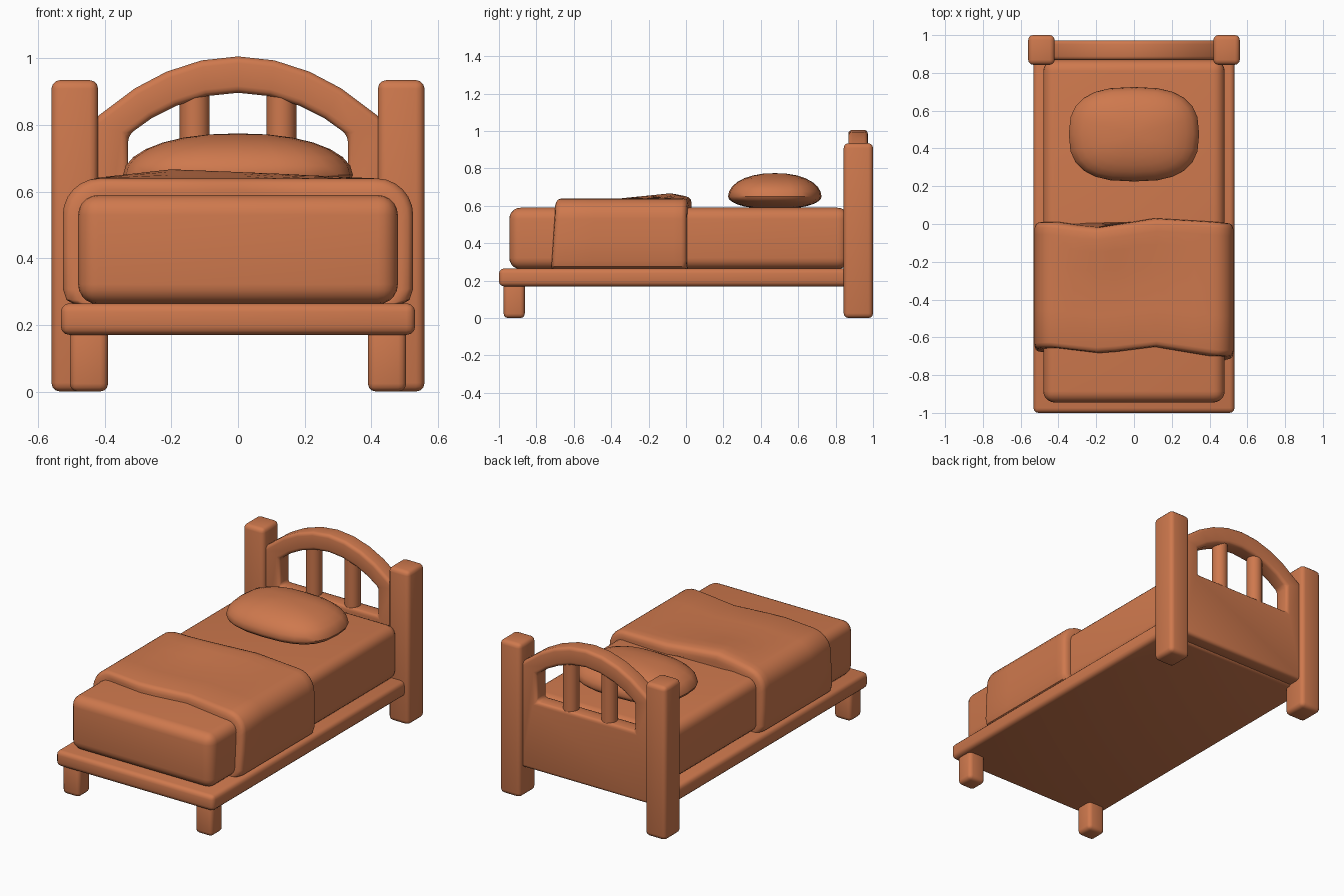
import bpy, bmesh, math

if "Cube" in bpy.data.objects:
    bpy.data.objects.remove(bpy.data.objects["Cube"])

clay = bpy.data.materials.new("terracotta")
clay.diffuse_color = (0.62, 0.19, 0.075, 1)
clay.use_nodes = True
clay.node_tree.nodes["Principled BSDF"].inputs["Base Color"].default_value = clay.diffuse_color


def finish(name, bm, bevel=0.0, segs=3):
    """Round the sharp edges, shade smooth and add to the scene."""
    bmesh.ops.recalc_face_normals(bm, faces=bm.faces)
    if bevel:
        sharp = [e for e in bm.edges if e.calc_face_angle(0) > math.radians(30)]
        bmesh.ops.bevel(bm, geom=sharp, offset=bevel, segments=segs, profile=0.5, affect='EDGES')
    me = bpy.data.meshes.new(name)
    bm.to_mesh(me)
    bm.free()
    me.materials.append(clay)
    ob = bpy.data.objects.new(name, me)
    bpy.context.collection.objects.link(ob)
    bpy.ops.object.select_all(action='DESELECT')
    ob.select_set(True)
    bpy.context.view_layer.objects.active = ob
    bpy.ops.object.shade_smooth_by_angle(angle=math.radians(40))
    return ob


def box(name, x, y, z, bevel, segs=3):
    """Rounded box from (min, max) pairs."""
    bm = bmesh.new()
    bmesh.ops.create_cube(bm, size=1)
    for v in bm.verts:
        v.co = [(a + b) / 2 + c * (b - a) for c, (a, b) in zip(v.co, (x, y, z))]
    return finish(name, bm, bevel, segs)


def lerp(pts, x):
    """Piecewise linear curve through pts."""
    for (x0, y0), (x1, y1) in zip(pts, pts[1:]):
        if x <= x1:
            t = max(0, (x - x0) / (x1 - x0))
            return y0 + (y1 - y0) * t
    return pts[-1][1]


# Posts, front legs, headboard slats
for side, s in (("left", -1), ("right", 1)):
    box(side + "_head_post", sorted((s * 0.42, s * 0.56)), (0.843, 1.0), (0, 0.935), 0.026)
    box(side + "_front_leg", sorted((s * 0.39, s * 0.505)), (-0.975, -0.862), (0, 0.2), 0.024)
    bm = bmesh.new()
    bmesh.ops.create_cone(bm, cap_ends=True, segments=20, radius1=0.045, radius2=0.045, depth=0.36)
    bmesh.ops.translate(bm, verts=bm.verts, vec=(s * 0.13, 0.92, 0.74))
    finish(side + "_headboard_slat", bm)

# Bed frame and mattress
box("bed_frame", (-0.532, 0.532), (-1.0, 0.9), (0.17, 0.265), 0.026)
box("mattress", (-0.48, 0.48), (-0.945, 0.87), (0.262, 0.59), 0.06, 5)

# Headboard: arched ring of outer/inner pairs with a deep bottom panel
half = [((0.45, 0.18), (0.33, 0.6)), ((0.45, 0.805), (0.33, 0.77)),
        ((0.31, 0.91), (0.26, 0.82)), ((0.215, 0.96), (0.185, 0.858)),
        ((0.11, 0.994), (0.095, 0.887))]
ring = half + [((0, 1.006), (0, 0.897))]
ring += [((-a[0], a[1]), (-b[0], b[1])) for a, b in reversed(half)]
bm = bmesh.new()
rows = [[bm.verts.new((p[0], y, p[1])) for p in (o, i) for y in (0.868, 0.972)] for o, i in ring]
for k, a in enumerate(rows):
    b = rows[(k + 1) % len(rows)]
    for i, j in ((0, 1), (1, 3), (3, 2), (2, 0)):
        bm.faces.new((a[i], a[j], b[j], b[i]))
finish("headboard", bm, 0.02)

# Pillow: squarish flattened ellipsoid
bm = bmesh.new()
bmesh.ops.create_uvsphere(bm, u_segments=24, v_segments=14, radius=1)
for v in bm.verts:
    x, y, z = v.co
    r = math.hypot(x, y)
    if r > 1e-6:
        c, s = x / r, y / r
        x = math.copysign(abs(c) ** 0.75, c) * r ** 0.9
        y = math.copysign(abs(s) ** 0.75, s) * r ** 0.9
    v.co = (x * 0.345, 0.475 + y * 0.25, 0.65 + z * (0.125 if z > 0 else 0.068))
finish("pillow", bm)

# Blanket: rounded cross-section lofted between two wavy hems
front = [(-0.53, -0.66), (-0.45, -0.655), (-0.18, -0.685), (0.12, -0.65), (0.45, -0.7), (0.53, -0.7)]
back = [(-0.53, 0.01), (-0.45, 0.012), (-0.22, -0.02), (0.12, 0.03), (0.45, 0.012), (0.53, 0.005)]
bump = [(-0.44, 0), (-0.2, 0.027), (0.1, 0.015), (0.4, 0)]
swell = [(0, 0.6), (0.1, 1), (0.5, 0)]
side = [(0.495, 0.264), (0.515, 0.275), (0.526, 0.31), (0.526, 0.42)]
side += [(0.416 + 0.11 * math.cos(a), 0.53 + 0.11 * math.sin(a))
         for a in (math.radians(d) for d in range(0, 91, 15))]
profile = [(-x, z) for x, z in side]
profile += [(x, 0.64) for x in (-0.32, -0.2, -0.1, 0, 0.12, 0.22, 0.32)]
profile += side[::-1]
loft = [(0, 0.055), (0, 0.035), (0.006, 0.016), (0.02, 0.005), (0.045, 0), (0.1, 0), (0.2, 0),
        (0.35, 0), (0.5, 0), (0.7, 0), (0.955, 0), (0.98, 0.005), (0.994, 0.016), (1, 0.035), (1, 0.055)]
bm = bmesh.new()
rows = []
for t, inset in loft:
    row = []
    for x, z in profile:
        y0, y1 = lerp(back, x), lerp(front, x) - 0.06 * max(0, 0.6 - z)
        rise = lerp(bump, x) * lerp(swell, t) if z > 0.6 else 0
        k = max(0, (z - 0.264) / 0.376)
        row.append(bm.verts.new((x * (1 - inset / 0.526), y0 + (y1 - y0) * t, z - inset * k + rise)))
    rows.append(row)
n = len(profile)
for a, b in zip(rows, rows[1:]):
    for i in range(n):
        j = (i + 1) % n
        bm.faces.new((a[i], a[j], b[j], b[i]))
bm.faces.new(rows[0])
bm.faces.new(rows[-1])
finish("blanket", bm)
